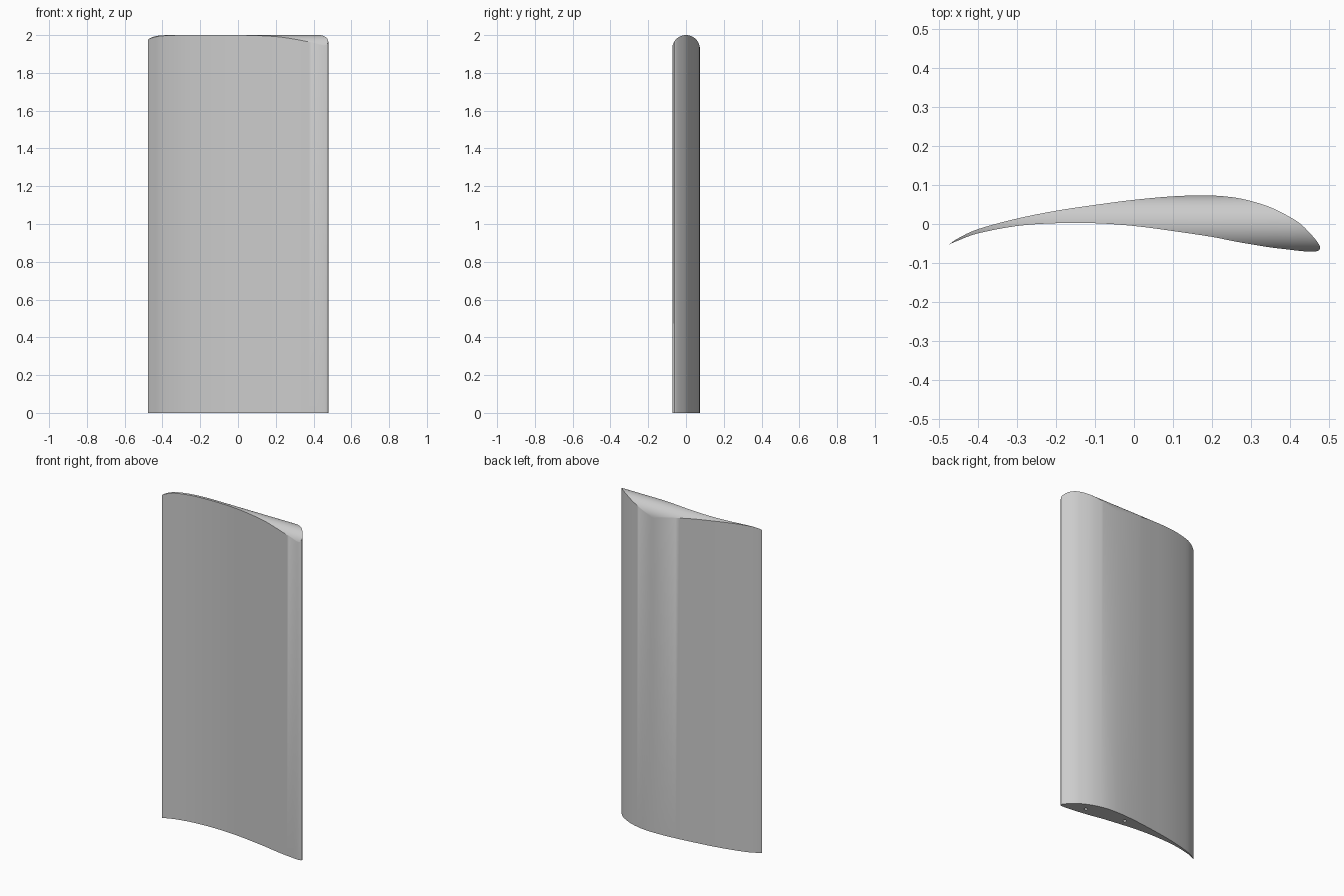
import bpy, bmesh, math
from mathutils import Vector

if "Cube" in bpy.data.objects:
    bpy.data.objects.remove(bpy.data.objects["Cube"])

TOP_RADIUS = 0.0735   # rounding of the tip, swept along x
HEIGHT = 2.0

# aerofoil control points, trailing edge to nose
UPPER = [(-.476, -.053), (-.45, -.036), (-.40, -.013), (-.30, .014), (-.20, .034), (-.10, .049),
         (0, .062), (.10, .071), (.185, .0735), (.25, .069), (.30, .059), (.35, .043),
         (.40, .018), (.43, -.002), (.46, -.033), (.475, -.053), (.478, -.062)]
LOWER = [(-.476, -.053), (-.45, -.042), (-.40, -.024), (-.30, -.005), (-.20, .002), (-.10, .002),
         (0, -.005), (.10, -.018), (.20, -.033), (.25, -.043), (.30, -.052), (.35, -.060),
         (.40, -.066), (.43, -.0695), (.455, -.071), (.472, -.069), (.478, -.062)]


def smooth_curve(points, steps=4):
    """Catmull-Rom curve through the points."""
    p = [Vector(q) for q in points]
    p = [2 * p[0] - p[1]] + p + [2 * p[-1] - p[-2]]
    out = []
    for i in range(1, len(p) - 2):
        a, b, c, d = p[i - 1:i + 3]
        for s in range(steps):
            t = s / steps
            out.append(0.5 * (2 * b + (c - a) * t + (2 * a - 5 * b + 4 * c - d) * t ** 2
                              + (3 * b - a - 3 * c + d) * t ** 3))
    return out + [p[-2]]


def tip_height(y):
    return HEIGHT - TOP_RADIUS + math.sqrt(max(0, TOP_RADIUS ** 2 - y * y))


# wing panel: straight walls, flat root, rounded tip
upper, lower = smooth_curve(UPPER), smooth_curve(LOWER)
ROWS = 16
bm = bmesh.new()
grid = []
for u, l in zip(upper, lower):
    row = []
    for j in range(ROWS + 1):
        q = l.lerp(u, 0.5 - 0.5 * math.cos(math.pi * j / ROWS))
        row.append(bm.verts.new((q.x, q.y, tip_height(q.y))))
    grid.append(row)
for r0, r1 in zip(grid, grid[1:]):
    for j in range(ROWS):
        bm.faces.new((r0[j], r1[j], r1[j + 1], r0[j + 1]))
bmesh.ops.remove_doubles(bm, verts=bm.verts, dist=1e-5)
rim = [e for e in bm.edges if e.is_boundary]
walls = bmesh.ops.extrude_edge_only(bm, edges=rim)["geom"]
for v in walls:
    if isinstance(v, bmesh.types.BMVert):
        v.co.z = 0
bmesh.ops.contextual_create(bm, geom=[e for e in walls if isinstance(e, bmesh.types.BMEdge)
                                      and all(v.co.z == 0 for v in e.verts)])
bmesh.ops.recalc_face_normals(bm, faces=bm.faces)
mesh = bpy.data.meshes.new("wing_panel")
bm.to_mesh(mesh)
bm.free()
wing = bpy.data.objects.new("wing_panel", mesh)
bpy.context.collection.objects.link(wing)

grey = bpy.data.materials.new("light grey")
grey.diffuse_color = (0.6, 0.6, 0.6, 1)
grey.use_nodes = True
grey.node_tree.nodes["Principled BSDF"].inputs["Base Color"].default_value = grey.diffuse_color
mesh.materials.append(grey)

# two pin sockets in the root
for i, (x, y) in enumerate([(.34, -.01), (.09, .028)]):
    bpy.ops.mesh.primitive_cylinder_add(vertices=16, radius=0.01, depth=0.2, location=(x, y, 0))
    cutter = bpy.context.object
    cutter.name = f"pin_socket_cutter_{i + 1}"
    cutter.data.materials.append(grey)
    cutter.hide_render = True
    cutter.hide_set(True)
    cut = wing.modifiers.new("pin_socket", 'BOOLEAN')
    cut.operation, cut.object, cut.solver = 'DIFFERENCE', cutter, 'EXACT'

bpy.ops.object.select_all(action='DESELECT')
bpy.context.view_layer.objects.active = wing
wing.select_set(True)
bpy.ops.object.shade_smooth_by_angle(angle=math.radians(30))
